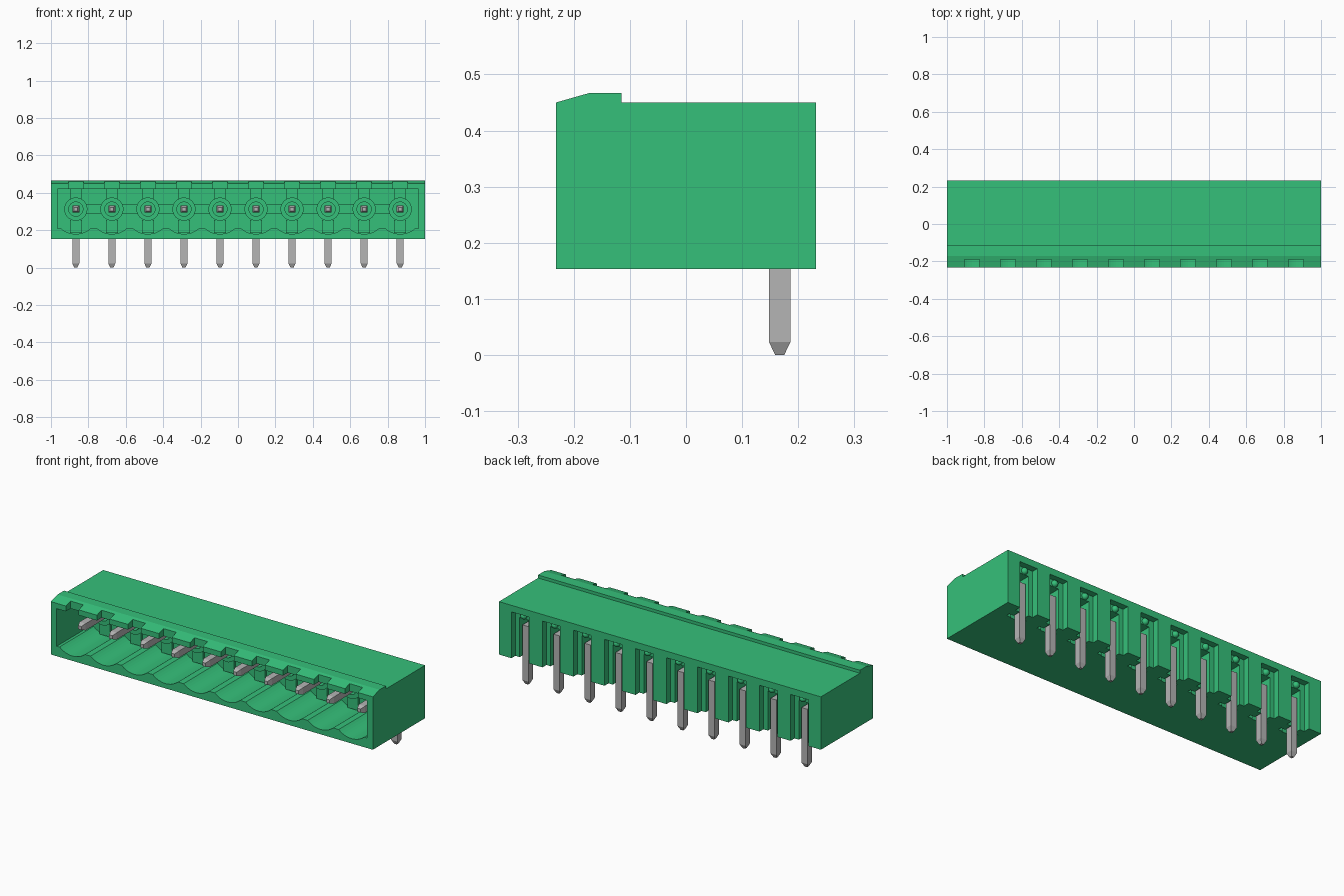
import bpy, bmesh, math
from mathutils import Vector

if "Cube" in bpy.data.objects:
    bpy.data.objects.remove(bpy.data.objects["Cube"])

PITCH = 0.1927
XS = [(i - 4.5) * PITCH for i in range(10)]
WALL_Y = 0.07


def material(name, rgb, rough):
    m = bpy.data.materials.new(name)
    m.use_nodes = True
    m.diffuse_color = (*rgb, 1)
    bsdf = m.node_tree.nodes["Principled BSDF"]
    bsdf.inputs["Base Color"].default_value = (*rgb, 1)
    bsdf.inputs["Roughness"].default_value = rough
    return m


GREEN = material("green plastic", (0.036, 0.53, 0.195), 0.5)
GREY = material("grey metal", (0.46, 0.46, 0.46), 0.4)


def finish(name, bm, mat, smooth=False):
    bmesh.ops.recalc_face_normals(bm, faces=bm.faces)
    me = bpy.data.meshes.new(name)
    bm.to_mesh(me)
    bm.free()
    me.materials.append(mat)
    ob = bpy.data.objects.new(name, me)
    bpy.context.collection.objects.link(ob)
    if smooth:
        activate(ob)
        bpy.ops.object.shade_smooth_by_angle(angle=math.radians(35))
    return ob


def activate(ob):
    bpy.ops.object.select_all(action='DESELECT')
    ob.select_set(True)
    bpy.context.view_layer.objects.active = ob


def prism(bm, points, offset):
    face = bm.faces.new([bm.verts.new(p) for p in points])
    ext = bmesh.ops.extrude_face_region(bm, geom=[face], use_keep_orig=True)
    verts = [g for g in ext["geom"] if isinstance(g, bmesh.types.BMVert)]
    bmesh.ops.translate(bm, verts=verts, vec=offset)


def box(bm, x0, x1, y0, y1, z0, z1):
    prism(bm, [(x0, y0, z0), (x1, y0, z0), (x1, y1, z0), (x0, y1, z0)], (0, 0, z1 - z0))


def loft(bm, rings):
    loops = [[bm.verts.new(p) for p in ring] for ring in rings]
    for a, b in zip(loops, loops[1:]):
        for i in range(len(a)):
            j = (i + 1) % len(a)
            bm.faces.new((a[i], a[j], b[j], b[i]))
    return loops


def cut(target, name, bm):
    cutter = finish(name, bm, GREEN)
    cutter.hide_render = True
    mod = target.modifiers.new(name, 'BOOLEAN')
    mod.operation = 'DIFFERENCE'
    mod.solver = 'EXACT'
    mod.object = cutter
    activate(target)
    bpy.ops.object.modifier_apply(modifier=name)
    bpy.data.objects.remove(cutter)


def cut_boxes(target, name, hx, y0, y1, z0, z1):
    bm = bmesh.new()
    for x in XS:
        box(bm, x - hx, x + hx, y0, y1, z0, z1)
    cut(target, name, bm)


# Housing with a raised, sloped lip along the front
bm = bmesh.new()
side = [(-0.232, 0.153), (0.232, 0.153), (0.232, 0.45), (-0.115, 0.45),
        (-0.115, 0.467), (-0.172, 0.467), (-0.232, 0.45)]
prism(bm, [(-1, y, z) for y, z in side], (2, 0, 0))
housing = finish("housing", bm, GREEN)

# Front cavity with a scalloped floor: one trough below each pin
bm = bmesh.new()
outline = [(0.965, 0.42), (-0.965, 0.42), (-0.965, 0.208)]
for x in XS:
    for k in range(-6, 7):
        dx = 0.079 * k / 6
        outline.append((x + dx, 0.3 - math.sqrt(0.12 ** 2 - dx ** 2)))
outline.append((0.965, 0.208))
prism(bm, [(x, -0.3, z) for x, z in outline], (0, WALL_Y + 0.3, 0))
cut(housing, "cavity_cutter", bm)

# Keying notches in the lip, and stepped slots in the back
cut_boxes(housing, "notch_cutter", 0.04, -0.3, -0.19, 0.4, 0.5)
cut_boxes(housing, "back_recess_cutter", 0.055, 0.197, 0.3, 0.1, 0.413)
cut_boxes(housing, "pin_slot_cutter", 0.028, 0.125, 0.25, 0.1, 0.375)
cut_boxes(housing, "cross_slot_cutter", 0.055, 0.13, 0.15, 0.1, 0.18)

# Collars around the contacts on the cavity wall
bm = bmesh.new()
for x in XS:
    def circle(r, y):
        return [(x + r * math.cos(a), y, 0.313 + r * math.sin(a))
                for a in (math.tau * i / 32 for i in range(32))]
    loft(bm, [circle(0.038, WALL_Y + 0.005), circle(0.038, 0.035),
              circle(0.062, 0.035), circle(0.062, WALL_Y + 0.005)])
finish("contact_collars", bm, GREEN, True)

# Ribs between collars and above and below them
bm = bmesh.new()
for x in XS:
    for z0, z1 in ((0.185, 0.255), (0.37, 0.421)):
        box(bm, x - 0.032, x + 0.032, 0.055, WALL_Y + 0.005, z0, z1)
for a, b in zip(XS, XS[1:]):
    box(bm, a + 0.056, b - 0.056, 0.058, WALL_Y + 0.005, 0.288, 0.338)
finish("wall_ribs", bm, GREEN)

# Small round bumps above the back slots
bm = bmesh.new()
for x in XS:
    made = bmesh.ops.create_uvsphere(bm, u_segments=16, v_segments=10, radius=0.018)
    bmesh.ops.translate(bm, verts=made["verts"], vec=Vector((x, 0.2, 0.393)))
finish("back_bumps", bm, GREEN, True)

# Right-angled square contact pins with tapered ends
bm = bmesh.new()
H = 0.019
Y, Z = 0.167, 0.313
SQUARE = [(-1, -1), (1, -1), (1, 1), (-1, 1)]
for x in XS:
    def across(y, h):
        return [(x + h * u, y, Z + h * v) for u, v in SQUARE]

    def level(z, h):
        return [(x + h * u, Y + h * v, z) for u, v in SQUARE]
    mitre = [(x + H * u, Y + H * v, Z + H * v) for u, v in SQUARE]
    loops = loft(bm, [across(-0.165, 0.01), across(-0.14, H), mitre,
                      level(0.023, H), level(0, 0.008)])
    bm.faces.new(loops[0])
    bm.faces.new(loops[-1])
finish("contact_pins", bm, GREY)
